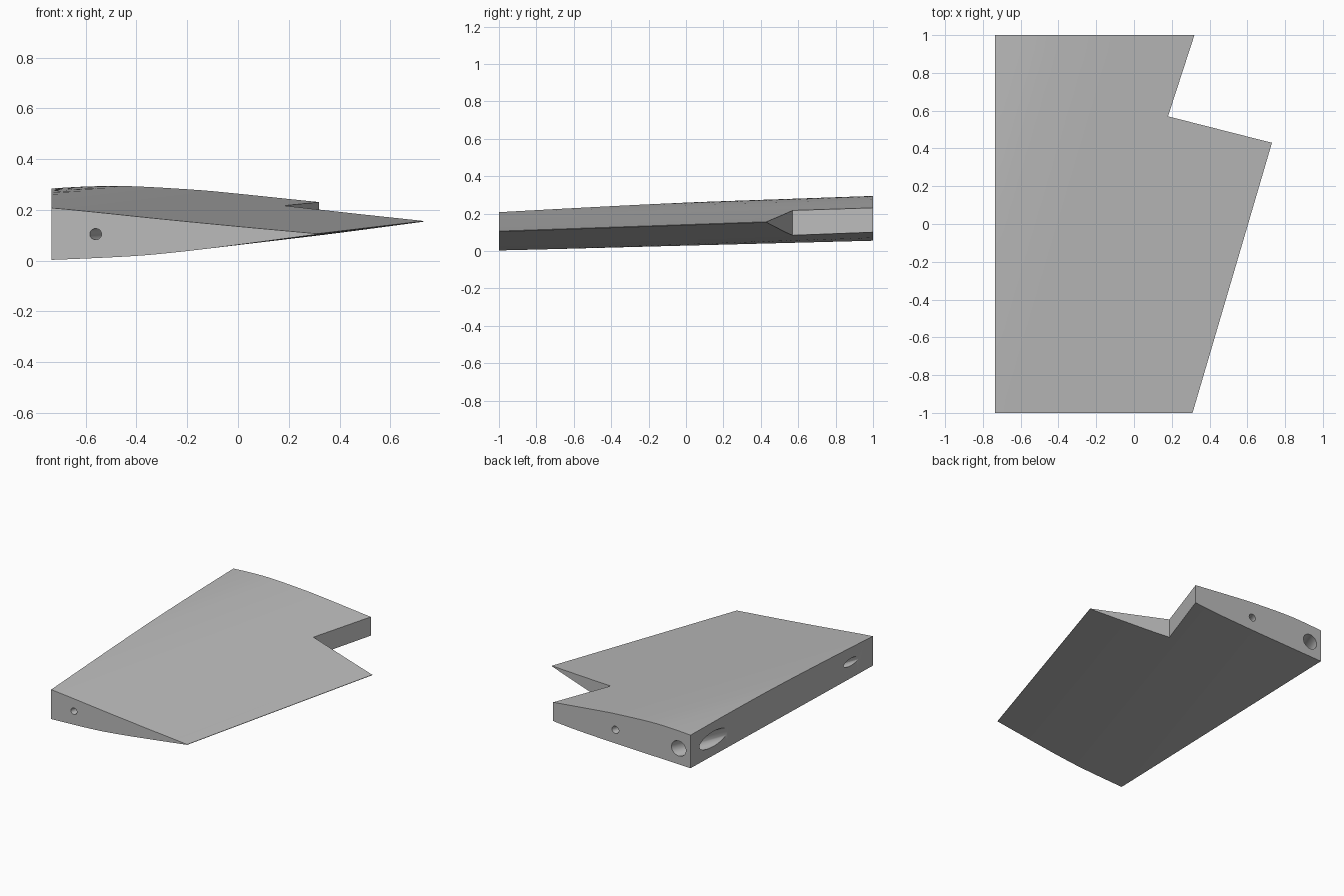
import bpy
import bmesh
from mathutils import Vector

cube = bpy.data.objects.get("Cube")
if cube:
    bpy.data.objects.remove(cube, do_unlink=True)

grey = bpy.data.materials.new("light grey")
grey.use_nodes = True
GREY = (0.5, 0.5, 0.5, 1)
grey.diffuse_color = GREY
grey.node_tree.nodes["Principled BSDF"].inputs["Base Color"].default_value = GREY

SPAR_X = -0.735     # flat front cut of the panel
# Height above / below the trailing edge, by distance ahead of it
UPPER = [(0, 0.0015), (0.3, 0.029), (0.6, 0.058), (0.9, 0.089), (1.05, 0.103),
         (1.34, 0.119), (1.5, 0.117), (1.64, 0.109)]
LOWER = [(0, -0.0015), (0.3, -0.041), (0.51, -0.067), (0.71, -0.086),
         (1.05, -0.102), (1.34, -0.111), (1.64, -0.12)]


def smooth_curve(points, d):
    """Cubic interpolation through the profile points."""
    def slope(i):
        a, b = points[max(i - 1, 0)], points[min(i + 1, len(points) - 1)]
        return (b[1] - a[1]) / (b[0] - a[0])
    i = 0
    while i < len(points) - 2 and d > points[i + 1][0]:
        i += 1
    (x0, z0), (x1, z1) = points[i], points[i + 1]
    w = x1 - x0
    t = (d - x0) / w
    return ((2*t**3 - 3*t**2 + 1) * z0 + (t**3 - 2*t**2 + t) * w * slope(i)
            + (3*t**2 - 2*t**3) * z1 + (t**3 - t**2) * w * slope(i + 1))


def make_object(name, bm):
    bmesh.ops.recalc_face_normals(bm, faces=bm.faces)
    mesh = bpy.data.meshes.new(name)
    bm.to_mesh(mesh)
    bm.free()
    mesh.materials.append(grey)
    obj = bpy.data.objects.new(name, mesh)
    bpy.context.collection.objects.link(obj)
    return obj


def wing_panel(rows=24, cols=36):
    """Loft the airfoil rings along y and cap both ends."""
    bm = bmesh.new()
    rings = []
    for r in range(rows + 1):
        y = -1 + 2 * r / rows
        edge_x = 0.31 + 0.294 * (y + 1)
        edge_z = 0.105 + 0.035 * (y + 1)
        chord = edge_x - SPAR_X
        dists = [chord * c / cols for c in range(cols + 1)]
        outline = [(d, UPPER) for d in dists] + [(d, LOWER) for d in reversed(dists)]
        rings.append([bm.verts.new((edge_x - d, y, edge_z + smooth_curve(p, d)))
                      for d, p in outline])
    n = len(rings[0])
    for a, b in zip(rings, rings[1:]):
        for i in range(n):
            j = (i + 1) % n
            bm.faces.new((a[i], a[j], b[j], b[i]))
    bm.faces.new(rings[0])
    bm.faces.new(rings[-1])
    return make_object("wing_panel", bm)


def notch_cutter():
    """Prism that removes the control surface bay."""
    bm = bmesh.new()
    plan = [(0.18, 0.57), (1.28, 0.43 - 0.14), (1.28, 1.2), (0.385, 1.2)]
    face = bm.faces.new([bm.verts.new((x, y, -0.5)) for x, y in plan])
    top = bmesh.ops.extrude_face_region(bm, geom=[face])["geom"]
    bmesh.ops.translate(bm, vec=(0, 0, 1.5),
                        verts=[v for v in top if isinstance(v, bmesh.types.BMVert)])
    return make_object("notch_cutter", bm)


def tube_cutter(name, start, end, radius):
    start, end = Vector(start), Vector(end)
    axis = end - start
    bm = bmesh.new()
    bmesh.ops.create_cone(bm, cap_ends=True, segments=32, radius1=radius,
                          radius2=radius, depth=axis.length)
    obj = make_object(name, bm)
    turn = axis.to_track_quat('Z', 'Y').to_matrix().to_4x4()
    turn.translation = (start + end) / 2
    obj.data.transform(turn)
    return obj


def through(a, b, extra=0.15):
    """Lengthen a line past both ends."""
    a, b = Vector(a), Vector(b)
    step = (b - a).normalized() * extra
    return a - step, b + step


wing = wing_panel()
cutters = [
    notch_cutter(),
    # Joiner tube, wiring tube and blind tip hole
    tube_cutter("joiner_tube", *through((SPAR_X, 0.75, 0.163), (-0.644, 1, 0.168), 0.4), 0.052),
    tube_cutter("wiring_tube", *through((SPAR_X, -0.76, 0.121), (-0.158, 1, 0.167)), 0.025),
    tube_cutter("tip_hole", (-0.593, -1.1, 0.102), (-0.43, -0.6, 0.115), 0.022),
]

bpy.context.view_layer.objects.active = wing
wing.select_set(True)
for cutter in cutters:
    cutter.hide_render = True
    cut = wing.modifiers.new(cutter.name, 'BOOLEAN')
    cut.operation = 'DIFFERENCE'
    cut.solver = 'EXACT'
    cut.object = cutter
    bpy.ops.object.modifier_apply(modifier=cut.name)
    bpy.data.objects.remove(cutter, do_unlink=True)

bpy.ops.object.shade_smooth_by_angle(angle=0.5)
